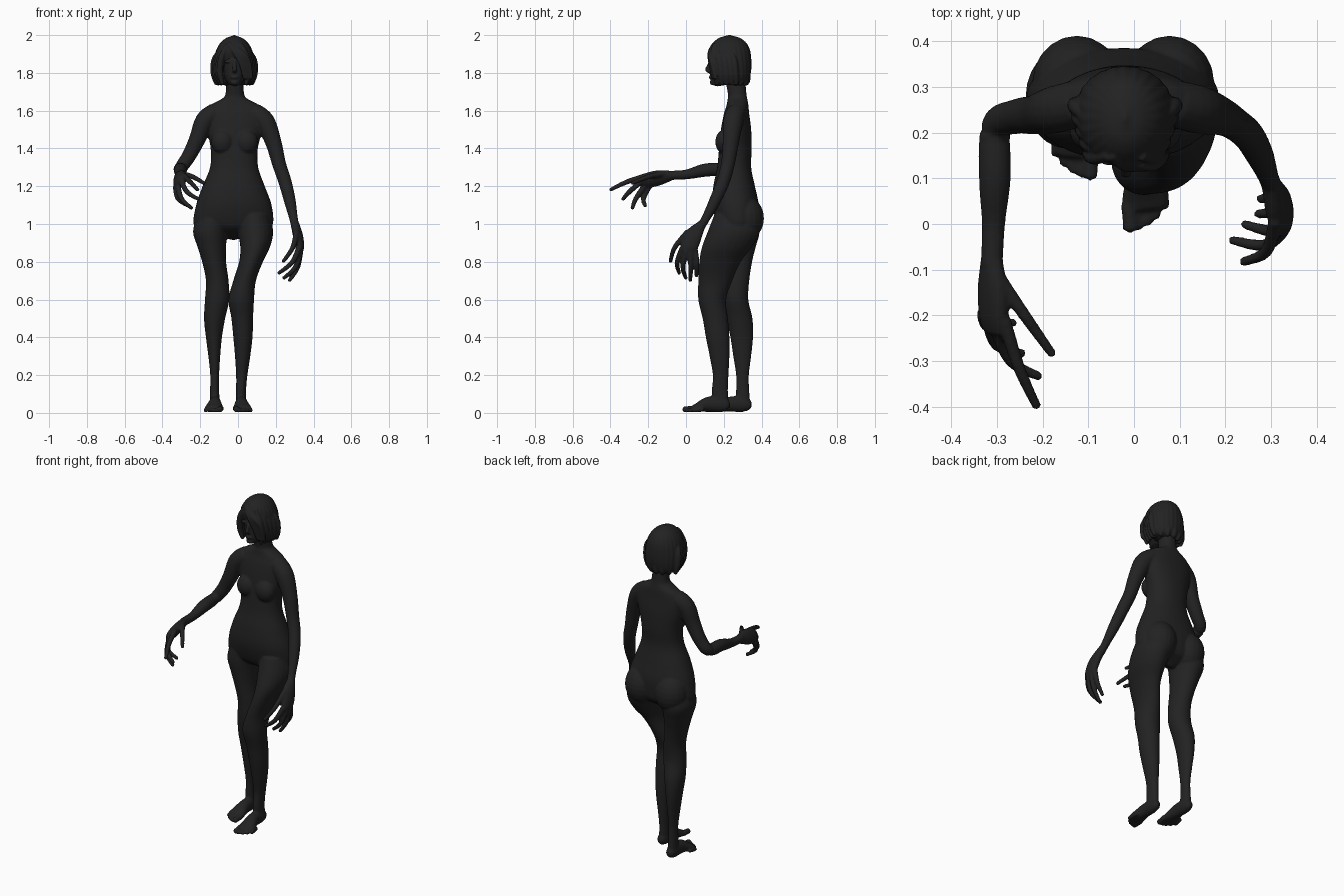
import bpy, bmesh, math
from mathutils import Vector

charcoal = bpy.data.materials.new("charcoal")
charcoal.diffuse_color = (0.016, 0.016, 0.016, 1)


def smooth_rows(rows, steps=5):
    """Catmull-Rom interpolation through rows of numbers."""
    p = [rows[0]] + list(rows) + [rows[-1]]
    out = []
    for i in range(1, len(p) - 2):
        for s in range(steps):
            t = s / steps
            out.append([0.5 * (2 * b + (c - a) * t + (2 * a - 5 * b + 4 * c - d) * t * t
                               + (3 * b - a - 3 * c + d) * t ** 3)
                        for a, b, c, d in zip(p[i - 1], p[i], p[i + 1], p[i + 2])])
    return out + [list(rows[-1])]


def sweep(bm, nodes, side=None, n=24, power=2.0, ripple=None):
    """Skin ellipses (x, y, z, a, b). No side: rings stay level."""
    rows = smooth_rows(nodes)
    pts = [Vector(r[:3]) for r in rows]
    rings = []
    for i, r in enumerate(rows):
        u, v = Vector((1, 0, 0)), Vector((0, 1, 0))
        if side:
            t = (pts[min(i + 1, len(pts) - 1)] - pts[max(i - 1, 0)]).normalized()
            s = Vector(side)
            u = (s - t * s.dot(t)).normalized()
            v = t.cross(u)
        ring = []
        for k in range(n):
            an = 2 * math.pi * k / n
            c, s = math.cos(an), math.sin(an)
            f = 1 + (ripple(an) if ripple else 0)
            c = math.copysign(abs(c) ** (2 / power), c) * f
            s = math.copysign(abs(s) ** (2 / power), s) * f
            ring.append(bm.verts.new(pts[i] + u * r[3] * c + v * r[4] * s))
        rings.append(ring)
    for a, b in zip(rings, rings[1:]):
        for k in range(n):
            bm.faces.new((a[k], a[(k + 1) % n], b[(k + 1) % n], b[k]))
    # rounded ends
    for ring, i, j in ((rings[0], 0, 1), (rings[-1], -1, -2)):
        d = (pts[i] - pts[j]).normalized() * min(rows[i][3:]) * 0.6
        tip = bm.verts.new(pts[i] + d)
        for k in range(n):
            bm.faces.new((ring[k], ring[(k + 1) % n], tip))


def loft(bm, boxes, **kw):
    """Level rings given as (z, x0, x1, y0, y1)."""
    sweep(bm, [((b[1] + b[2]) / 2, (b[3] + b[4]) / 2, b[0], (b[2] - b[1]) / 2, (b[4] - b[3]) / 2)
               for b in boxes], **kw)


def limb(bm, nodes, side=(0.3, 1, 0.2)):
    """Round tube through (x, y, z, r)."""
    sweep(bm, [(*n, n[3]) for n in nodes], side, 16)


def ball(bm, loc, scale):
    r = bmesh.ops.create_uvsphere(bm, u_segments=20, v_segments=12, radius=1)["verts"]
    for v in r:
        v.co = Vector([c * s + l for c, s, l in zip(v.co, scale, loc)])


def digits(bm, paths, r):
    for path in paths:
        limb(bm, [(*p, r * k) for p, k in zip(path, (1.15, 1.0, 0.75))], (0.9, 0.2, 0.5))


def finish(name, bm, voxel, smooth):
    bmesh.ops.recalc_face_normals(bm, faces=bm.faces)
    me = bpy.data.meshes.new(name)
    bm.to_mesh(me)
    bm.free()
    me.materials.append(charcoal)
    ob = bpy.data.objects.new(name, me)
    bpy.context.collection.objects.link(ob)
    bpy.context.view_layer.objects.active = ob
    ob.select_set(True)
    m = ob.modifiers.new("blend", 'REMESH')
    m.mode, m.voxel_size, m.use_smooth_shade = 'VOXEL', voxel, True
    s = ob.modifiers.new("soften", 'SMOOTH')
    s.factor, s.iterations = 0.5, smooth
    for mod in ("blend", "soften"):
        bpy.ops.object.modifier_apply(modifier=mod)
    ob.select_set(False)


body = bmesh.new()
# torso and neck
loft(body, [(0.96, -.19, .14, .20, .36), (1.0, -.235, .185, .165, .38), (1.1, -.222, .178, .14, .385),
            (1.2, -.188, .142, .145, .365), (1.3, -.148, .107, .165, .345), (1.4, -.145, .105, .175, .348),
            (1.5, -.165, .13, .185, .345), (1.58, -.175, .14, .2, .335), (1.63, -.145, .11, .215, .33),
            (1.66, -.09, .055, .22, .325), (1.69, -.066, .032, .222, .32), (1.8, -.062, .028, .2, .31)],
     n=32, power=2.2)
for x in (-.125, .078):  # buttocks
    ball(body, (x, .31, 1.03), (.098, .103, .12))
for x in (-.082, .045):  # chest
    ball(body, (x, .205, 1.435), (.06, .05, .065))
# legs
loft(body, [(1.05, -.215, -.04, .17, .38), (.96, -.238, -.055, .165, .39), (.88, -.215, -.063, .175, .37),
            (.8, -.19, -.063, .185, .35), (.7, -.17, -.05, .195, .335), (.6, -.175, -.046, .2, .33),
            (.5, -.18, -.068, .215, .352), (.4, -.17, -.085, .235, .355), (.3, -.157, -.094, .25, .345),
            (.2, -.147, -.1, .265, .333), (.12, -.148, -.1, .265, .335), (.05, -.15, -.095, .265, .34)])
loft(body, [(1.05, .0, .168, .15, .38), (.96, .0, .186, .115, .39), (.88, .012, .17, .085, .35),
            (.8, .006, .132, .07, .29), (.7, -.025, .095, .065, .245), (.6, -.05, .085, .065, .212),
            (.5, -.035, .08, .088, .222), (.4, -.025, .077, .105, .23), (.3, -.016, .065, .125, .23),
            (.2, -.01, .05, .142, .225), (.12, -.01, .043, .137, .222), (.05, -.01, .045, .14, .225)])
# feet and toes
for hx, hy, sgn in ((-.122, .115, -1), (.018, 0, 1)):
    sweep(body, [(hx, hy + .222, .035, .022, .026), (hx, hy + .19, .045, .03, .04),
                 (hx, hy + .12, .046, .034, .04), (hx + sgn * .004, hy + .06, .028, .048, .024),
                 (hx + sgn * .006, hy + .035, .022, .048, .017)], (1, 0, 0))
    for k in range(5):
        x = hx + sgn * (-.032 + .019 * k)
        y = hy - .012 + .003 * k * k
        r = .016 if k == 0 else .0105
        limb(body, [(x, y + .055, r + .008, r), (x + sgn * .004, y + .03, r + .005, r),
                    (x + sgn * .006, y, r + .002, r)], (1, 0, 0))
# raised arm
limb(body, [(-.12, .265, 1.59, .052), (-.176, .25, 1.545, .052), (-.215, .24, 1.45, .044),
            (-.26, .235, 1.36, .038), (-.302, .212, 1.298, .035), (-.305, .1, 1.285, .035),
            (-.308, .0, 1.262, .026), (-.312, -.09, 1.258, .024)])
sweep(body, [(-.312, -.07, 1.258, .025, .022), (-.31, -.14, 1.245, .044, .027),
             (-.308, -.2, 1.232, .045, .026), (-.308, -.235, 1.222, .036, .018)], (-.55, .1, -.9))
digits(body, [((-.295, -.12, 1.265), (-.24, -.2, 1.25), (-.178, -.287, 1.215)),
              ((-.285, -.21, 1.255), (-.252, -.315, 1.222), (-.212, -.402, 1.18)),
              ((-.305, -.22, 1.24), (-.27, -.3, 1.17), (-.206, -.335, 1.13)),
              ((-.32, -.21, 1.215), (-.3, -.265, 1.135), (-.243, -.285, 1.082)),
              ((-.33, -.195, 1.2), (-.318, -.225, 1.135), (-.262, -.215, 1.095))], .0135)
# lowered arm
limb(body, [(.085, .265, 1.59, .052), (.143, .25, 1.54, .053), (.188, .237, 1.43, .043),
            (.217, .222, 1.32, .037), (.25, .195, 1.22, .035), (.275, .152, 1.12, .031),
            (.294, .105, 1.03, .023), (.305, .075, .98, .023)])
sweep(body, [(.302, .085, 1.0, .023, .022), (.317, .04, .94, .047, .026),
             (.326, .018, .885, .047, .024), (.328, .01, .855, .04, .017)], (0, 1, .4))
digits(body, [((.31, .01, .96), (.29, -.06, .875), (.238, -.083, .8)),
              ((.322, -.02, .87), (.285, -.047, .795), (.213, -.035, .738)),
              ((.332, .0, .86), (.303, -.016, .77), (.24, .0, .712)),
              ((.332, .025, .865), (.315, .025, .77), (.27, .022, .698)),
              ((.325, .045, .88), (.317, .058, .79), (.275, .055, .723))], .0135)
finish("body", body, 0.006, 3)

# head with face
head = bmesh.new()
loft(head, [(1.738, -.045, .012, .135, .22), (1.765, -.068, .034, .128, .29), (1.81, -.082, .046, .127, .31),
            (1.87, -.092, .056, .128, .32), (1.93, -.08, .044, .14, .31), (1.965, -.05, .02, .18, .28)])
limb(head, [(-.018, .132, 1.865, .008), (-.018, .12, 1.835, .01), (-.018, .112, 1.817, .011),
            (-.018, .13, 1.808, .012)], (1, 0, 0))
ball(head, (-.018, .13, 1.777), (.022, .009, .009))   # mouth
ball(head, (-.018, .138, 1.75), (.02, .012, .014))    # chin
for x in (-.05, .014):                                # brows
    ball(head, (x, .138, 1.86), (.025, .01, .009))
finish("head", head, 0.004, 2)

# bobbed hair: grooved cap with loose locks framing the face
hair = bmesh.new()
loft(hair, [(1.75, -.108, .066, .2, .325), (1.775, -.122, .08, .185, .337), (1.82, -.127, .086, .16, .345),
            (1.87, -.126, .086, .135, .345), (1.92, -.115, .074, .125, .338), (1.96, -.092, .052, .145, .318),
            (1.985, -.062, .022, .175, .285), (1.996, -.03, -.01, .21, .25)],
     n=96, ripple=lambda a: .012 * math.cos(24 * a))
for s in (-1, 1):
    for k in range(5):
        x, y = -.02 + s * (.068 + .008 * k), .158 + .026 * k
        limb(hair, [(-.02 + s * .035, .15 + .012 * k, 1.95, .012), (x, y - .012, 1.88, .016),
                    (x + s * .008, y, 1.8, .017), (x - s * .006, y + .006, 1.74, .01)], (1, 0, 0))
for k in range(4):  # swept fringe over one eye
    limb(hair, [(-.05, .15, 1.955, .01), (-.02 + .016 * k, .126, 1.91 - .003 * k, .011),
                (.015 + .015 * k, .129 + .003 * k, 1.85, .011), (.035 + .012 * k, .145 + .004 * k, 1.77, .008)],
         (1, 0, 0))
for k in range(7):  # lock ends at the nape
    a = math.pi * (k + .5) / 7
    x, y = -.021 + .085 * math.cos(a), .24 + .083 * math.sin(a)
    limb(hair, [(x, y, 1.8, .02), (x, y, 1.76, .017), (x, y - .006, 1.737, .009)], (1, 0.2, 0))
finish("hair", hair, 0.004, 2)
